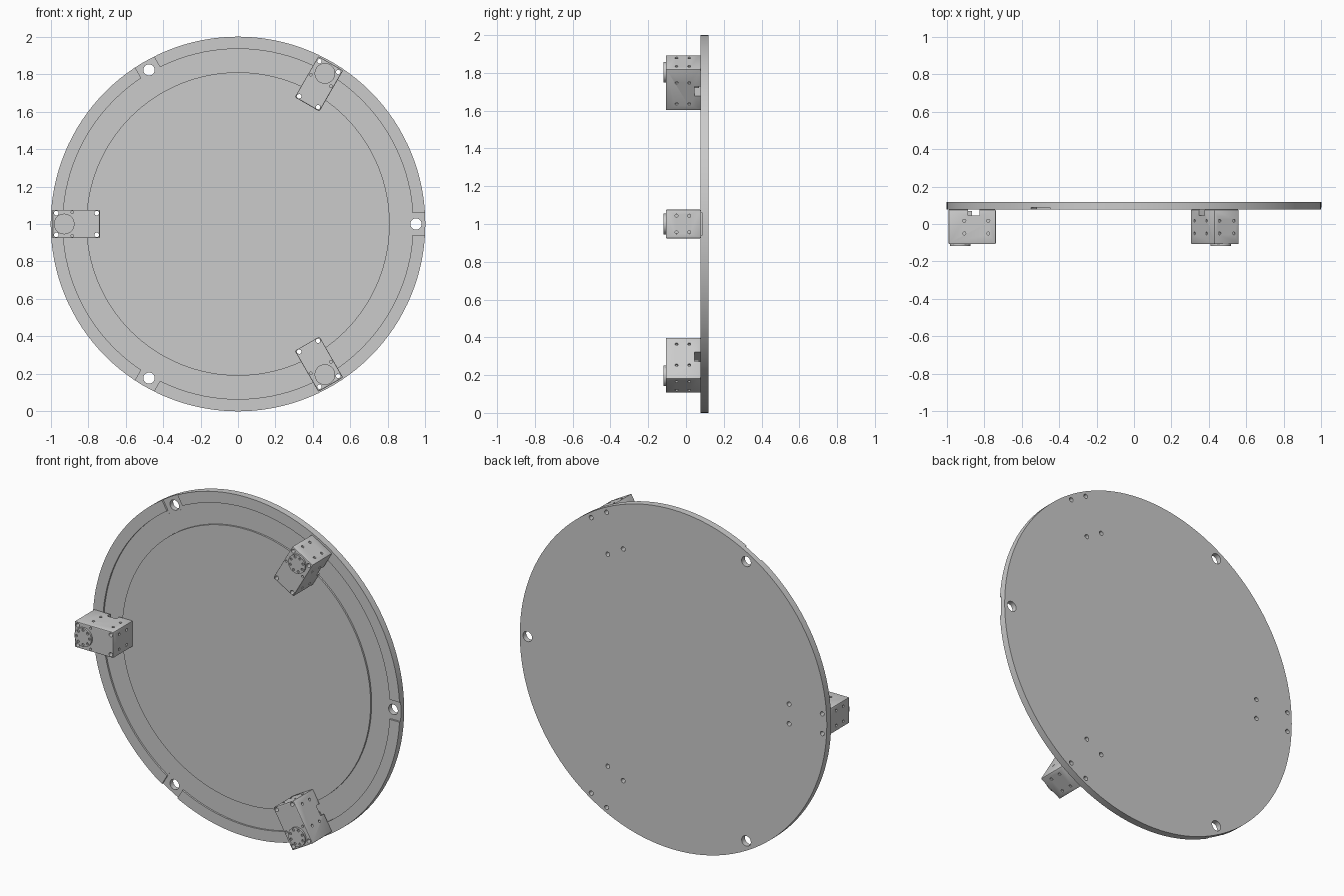
import bpy, bmesh
from math import pi, cos, sin, radians
from mathutils import Matrix, Vector

default = bpy.data.objects.get("Cube")
if default:
    bpy.data.objects.remove(default)

FACE, BACK, FRONT = 0.077, 0.118, -0.107   # plate front, plate back, servo front
SERVO_ANGLES = (60, 180, 300)
HOLE_ANGLES = (0, 120, 240)
CORNERS = [(r, t) for r in (0.754, 0.97) for t in (-0.058, 0.058)]


def turn(deg):
    return Matrix.Rotation(-radians(deg), 4, 'Y')


def add_rod(bm, centre, axis, radius, length, sides=16, spin=Matrix()):
    rot = Vector((0, 0, 1)).rotation_difference(Vector(axis)).to_matrix().to_4x4()
    bmesh.ops.create_cone(bm, cap_ends=True, segments=sides, radius1=radius,
                          radius2=radius, depth=length,
                          matrix=spin @ Matrix.Translation(centre) @ rot)


def add_box(bm, low, high, spin=Matrix()):
    low, high = Vector(low), Vector(high)
    scale = Matrix.Diagonal((*(high - low), 1))
    return bmesh.ops.create_cube(
        bm, size=1, matrix=spin @ Matrix.Translation((low + high) / 2) @ scale)


def make(name, bm):
    bmesh.ops.recalc_face_normals(bm, faces=bm.faces[:])
    mesh = bpy.data.meshes.new(name)
    bm.to_mesh(mesh)
    bm.free()
    obj = bpy.data.objects.new(name, mesh)
    bpy.context.collection.objects.link(obj)
    return obj


def carve(obj, cutter_bm):
    cutter = make("cutter", cutter_bm)
    cutter.hide_render = True
    mod = obj.modifiers.new("cut", 'BOOLEAN')
    mod.operation, mod.solver, mod.object = 'DIFFERENCE', 'EXACT', cutter
    mod.use_self = True
    graph = bpy.context.evaluated_depsgraph_get()
    mesh = bpy.data.meshes.new_from_object(obj.evaluated_get(graph))
    obj.modifiers.clear()
    obj.data = mesh
    bpy.data.objects.remove(cutter)


# Round plate with a shallow ring groove, spun from its half profile
bm = bmesh.new()
floor = FACE + 0.01
profile = [(0, FACE), (0.81, FACE), (0.81, floor), (0.935, floor),
           (0.935, FACE), (1, FACE), (1, BACK), (0, BACK)]
verts = [bm.verts.new((r, y, 0)) for r, y in profile]
edges = [bm.edges.new(pair) for pair in zip(verts, verts[1:])]
bmesh.ops.spin(bm, geom=verts + edges, axis=(0, 1, 0), cent=(0, 0, 0),
               angle=2 * pi, steps=128)
bmesh.ops.remove_doubles(bm, verts=bm.verts[:], dist=0.0001)
plate = make("round_plate", bm)

# Rim slots, mounting holes and servo screw holes
bm = bmesh.new()
for a in HOLE_ANGLES:
    add_box(bm, (0.915, 0, -0.058), (1.1, floor + 0.0004, 0.058), turn(a))
    add_rod(bm, (0.95, 0.1, 0), (0, 1, 0), 0.03, 0.2, 32, turn(a))
for a in SERVO_ANGLES:
    for r, t in CORNERS:
        add_rod(bm, (r, 0.1, t), (0, 1, 0), 0.013, 0.2, 16, turn(a))
carve(plate, bm)
plate.location.z = 1

# Servo body with softened edges; x is radial, z is across
bm = bmesh.new()
add_box(bm, (0.738, FRONT, -0.076), (0.99, FACE, 0.076))
bmesh.ops.bevel(bm, geom=bm.edges[:], offset=0.005, segments=2,
                affect='EDGES', profile=0.5)
body = make("servo_body", bm)

# Screw holes on every side, plus the cable notch at the rear
bm = bmesh.new()
for r, t in CORNERS:
    add_rod(bm, (r, 0, t), (0, 1, 0), 0.012, 0.5)
for s in (-1, 1):
    add_rod(bm, (0.885, FRONT, s * 0.062), (0, 1, 0), 0.007, 0.03)
    for y in (-0.05, 0.017):
        for r in (0.778, 0.906):
            add_rod(bm, (r, y, s * 0.076), (0, 0, 1), 0.008, 0.03)
        for end in (0.738, 0.99):
            add_rod(bm, (end, y, s * 0.044), (1, 0, 0), 0.008, 0.016)
add_box(bm, (0.825, 0.045, -0.1), (0.885, 0.1, 0.1))
carve(body, bm)

# Cable socket inside the notch
bm = bmesh.new()
add_box(bm, (0.865, 0.04, -0.06), (0.89, 0.07, 0.06))
socket = make("cable_socket", bm)

# Round output horn with a ring of bolt holes
bm = bmesh.new()
add_rod(bm, (0.928, FRONT - 0.004, 0), (0, 1, 0), 0.055, 0.014, 40)
horn = make("servo_horn", bm)
bm = bmesh.new()
for i in range(8):
    a = i * pi / 4
    add_rod(bm, (0.928 + 0.042 * cos(a), -0.118, 0.042 * sin(a)),
            (0, 1, 0), 0.007, 0.016, 12)
carve(horn, bm)

# Three identical servos round the plate
for part in (body, socket, horn):
    base = part.name
    for i, a in enumerate(SERVO_ANGLES):
        obj = part if i == 0 else part.copy()
        if i:
            bpy.context.collection.objects.link(obj)
        obj.name = f"{base}_{i + 1}"
        obj.matrix_world = Matrix.Translation((0, 0, 1)) @ turn(a)

# Smooth curved walls, keep edges sharp
bpy.ops.object.select_all(action='DESELECT')
for obj in (plate, body, horn):
    obj.select_set(True)
bpy.context.view_layer.objects.active = plate
bpy.ops.object.shade_smooth_by_angle(angle=radians(30))
